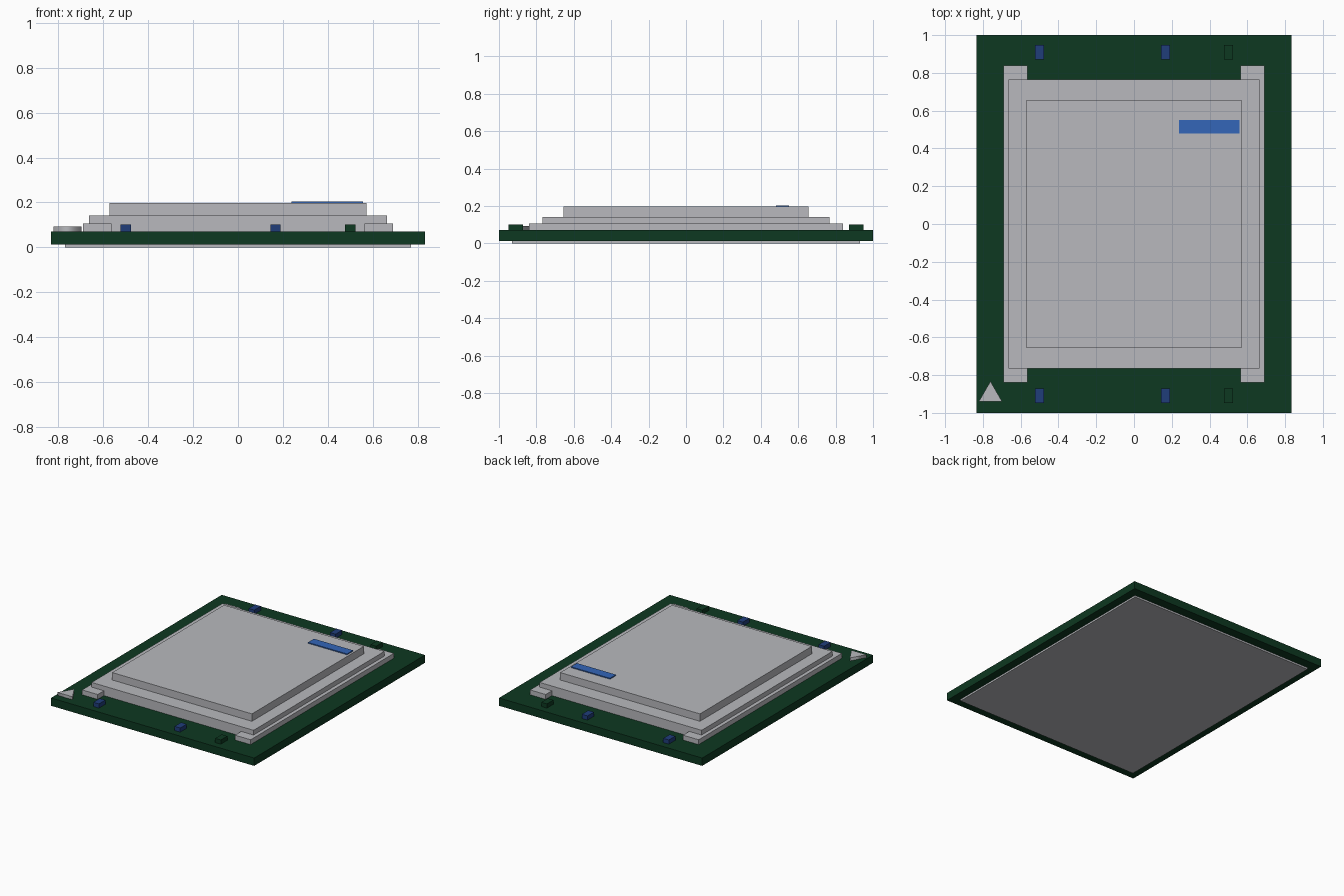
import bpy
import math

default = bpy.data.objects.get("Cube")
if default:
    bpy.data.objects.remove(default, do_unlink=True)


def material(name, r, g, b):
    mat = bpy.data.materials.new(name)
    mat.use_nodes = True
    mat.diffuse_color = (r, g, b, 1)
    mat.node_tree.nodes["Principled BSDF"].inputs["Base Color"].default_value = (r, g, b, 1)
    return mat


green = material("board green", 0.004, 0.040, 0.015)
metal = material("brushed metal", 0.479, 0.485, 0.509)
blue = material("label blue", 0.033, 0.133, 0.479)
navy = material("component navy", 0.014, 0.047, 0.195)


def box(name, x, y, half_x, half_y, bottom, top, mat):
    """Box centred on (x, y), spanning bottom to top in z."""
    bpy.ops.mesh.primitive_cube_add(size=2, location=(x, y, (bottom + top) / 2))
    obj = bpy.context.object
    obj.name = name
    obj.scale = (half_x, half_y, (top - bottom) / 2)
    bpy.ops.object.transform_apply(location=False, rotation=False, scale=True)
    obj.data.materials.append(mat)
    return obj


BOARD_BOTTOM, BOARD_TOP = 0.013, 0.071

# Circuit board and contact pad underneath
box("contact_pad", 0, 0, 0.771, 0.93, 0, BOARD_BOTTOM, metal)
box("circuit_board", 0, 0, 0.833, 1, BOARD_BOTTOM, BOARD_TOP, green)

# Stepped heat spreader with a label plate on top
box("spreader_base", 0, 0, 0.664, 0.766, BOARD_TOP, 0.142, metal)
box("spreader_cap", 0, 0, 0.573, 0.655, 0.142, 0.197, metal)
box("label_plate", 0.398, 0.515, 0.16, 0.035, 0.197, 0.204, blue)

# Side rails extending past the spreader at both ends
for side, sign in (("left", 1), ("right", -1)):
    box(f"{side}_rail", sign * 0.627, 0, 0.064, 0.839, BOARD_TOP, 0.107, metal)

# Small components along the front and back edges
for edge, sign in (("front", -1), ("back", 1)):
    for place, x, mat in (("right", -0.5, navy), ("middle", 0.167, navy), ("left", 0.5, green)):
        box(f"{edge}_{place}_component", x, sign * 0.91, 0.023, 0.038, BOARD_TOP, 0.102, mat)

# Triangular corner marker with softened sides
bpy.ops.mesh.primitive_cylinder_add(vertices=3, radius=0.072, depth=0.022,
                                    location=(-0.76, -0.905, BOARD_TOP + 0.011))
marker = bpy.context.object
marker.name = "corner_marker"
marker.data.materials.append(metal)
for face in marker.data.polygons:
    face.use_smooth = abs(face.normal.z) < 0.5
